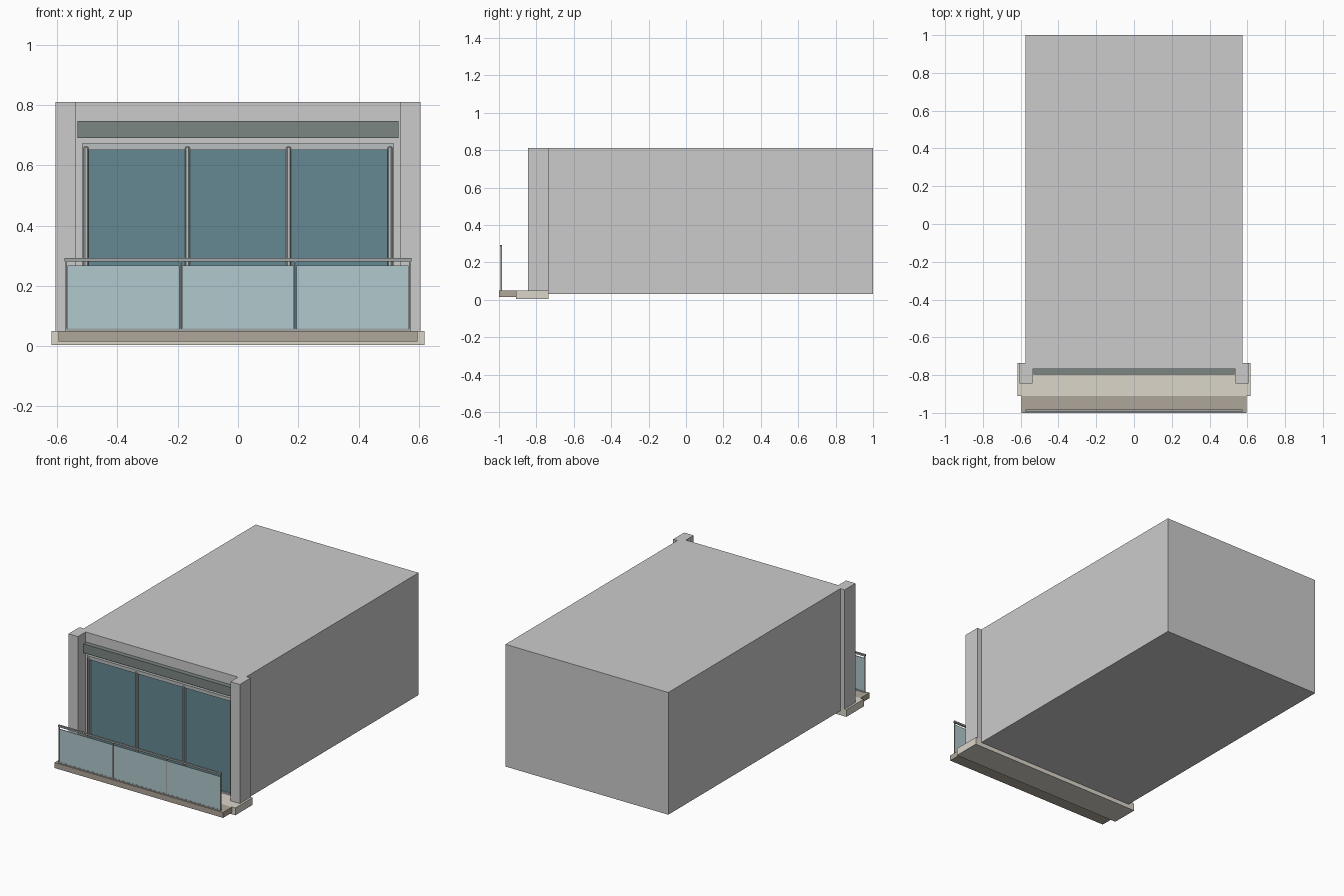
import bpy, bmesh

if "Cube" in bpy.data.objects:
    bpy.data.objects.remove(bpy.data.objects["Cube"])


def material(name, rgb):
    m = bpy.data.materials.new(name)
    m.diffuse_color = (*rgb, 1)
    m.use_nodes = True
    m.node_tree.nodes["Principled BSDF"].inputs["Base Color"].default_value = m.diffuse_color
    return m


WINDOW = material("window_glass", (0.13, 0.25, 0.29))
PANEL = material("railing_glass", (0.44, 0.58, 0.61))
METAL = material("metal", (0.36, 0.38, 0.38))
FRAME = material("frame_grey", (0.5, 0.52, 0.52))
SHADE = material("shutter_green", (0.20, 0.24, 0.225))
STONE = material("slab_stone", (0.71, 0.67, 0.59))
EDGE = material("ledge_stone", (0.43, 0.38, 0.32))


def box(name, x, y, z, mat=None, bevel=0):
    """Box from (min, max) ranges on each axis."""
    bm = bmesh.new()
    bmesh.ops.create_cube(bm, size=1)
    for v in bm.verts:
        v.co = [r[0] if c < 0 else r[1] for c, r in zip(v.co, (x, y, z))]
    me = bpy.data.meshes.new(name)
    bm.to_mesh(me)
    bm.free()
    ob = bpy.data.objects.new(name, me)
    bpy.context.collection.objects.link(ob)
    if mat:
        me.materials.append(mat)
    if bevel:
        mod = ob.modifiers.new("bevel", "BEVEL")
        mod.width = bevel
        mod.segments = 1
    return ob


# Room volume, plus the front wall standing on the slab between the pillars
box("room_body", (-0.575, 0.575), (-0.735, 1), (0.03, 0.81))
box("front_wall", (-0.54, 0.54), (-0.768, -0.735), (0.05, 0.81))

# Side pillars
for side, s in (("left", -1), ("right", 1)):
    box(side + "_pillar", sorted((s * 0.538, s * 0.605)), (-0.845, -0.735), (0.05, 0.81))

# Balcony slab and projecting ledge
box("balcony_slab", (-0.618, 0.618), (-0.91, -0.735), (0.003, 0.05), STONE)
box("balcony_ledge", (-0.595, 0.595), (-1, -0.91), (0.015, 0.05), EDGE)

# Shutter box over the window
box("shutter_box", (-0.532, 0.532), (-0.798, -0.768), (0.69, 0.747), SHADE)

# Window frame
box("window_head", (-0.517, 0.517), (-0.785, -0.768), (0.65, 0.672), FRAME)
box("window_sill", (-0.517, 0.517), (-0.785, -0.768), (0.05, 0.06), FRAME)
for side, s in (("left", -1), ("right", 1)):
    box(side + "_window_jamb", sorted((s * 0.5, s * 0.517)), (-0.785, -0.768), (0.05, 0.672), FRAME)

# Window panes and mullions
for i in range(3):
    x = -0.5 + i / 3
    box("window_pane", (x, x + 1 / 3), (-0.776, -0.768), (0.055, 0.652), WINDOW)
for i in range(4):
    x = -0.504 + i * 0.336
    box("window_mullion", (x - 0.008, x + 0.008), (-0.793, -0.768), (0.05, 0.662), FRAME, 0.004)

# Balcony railing: posts, glass panels, handrail and bottom rail
for i in range(4):
    x = -0.570 + i * 0.38
    box("railing_post", (x - 0.003, x + 0.003), (-0.993, -0.985), (0.05, 0.283), METAL)
for i in range(3):
    x = -0.570 + i * 0.38
    box("railing_panel", (x + 0.004, x + 0.376), (-0.992, -0.987), (0.056, 0.268), PANEL)
box("handrail", (-0.575, 0.575), (-0.995, -0.983), (0.281, 0.292), METAL)
box("bottom_rail", (-0.570, 0.570), (-0.993, -0.985), (0.05, 0.058), METAL)
